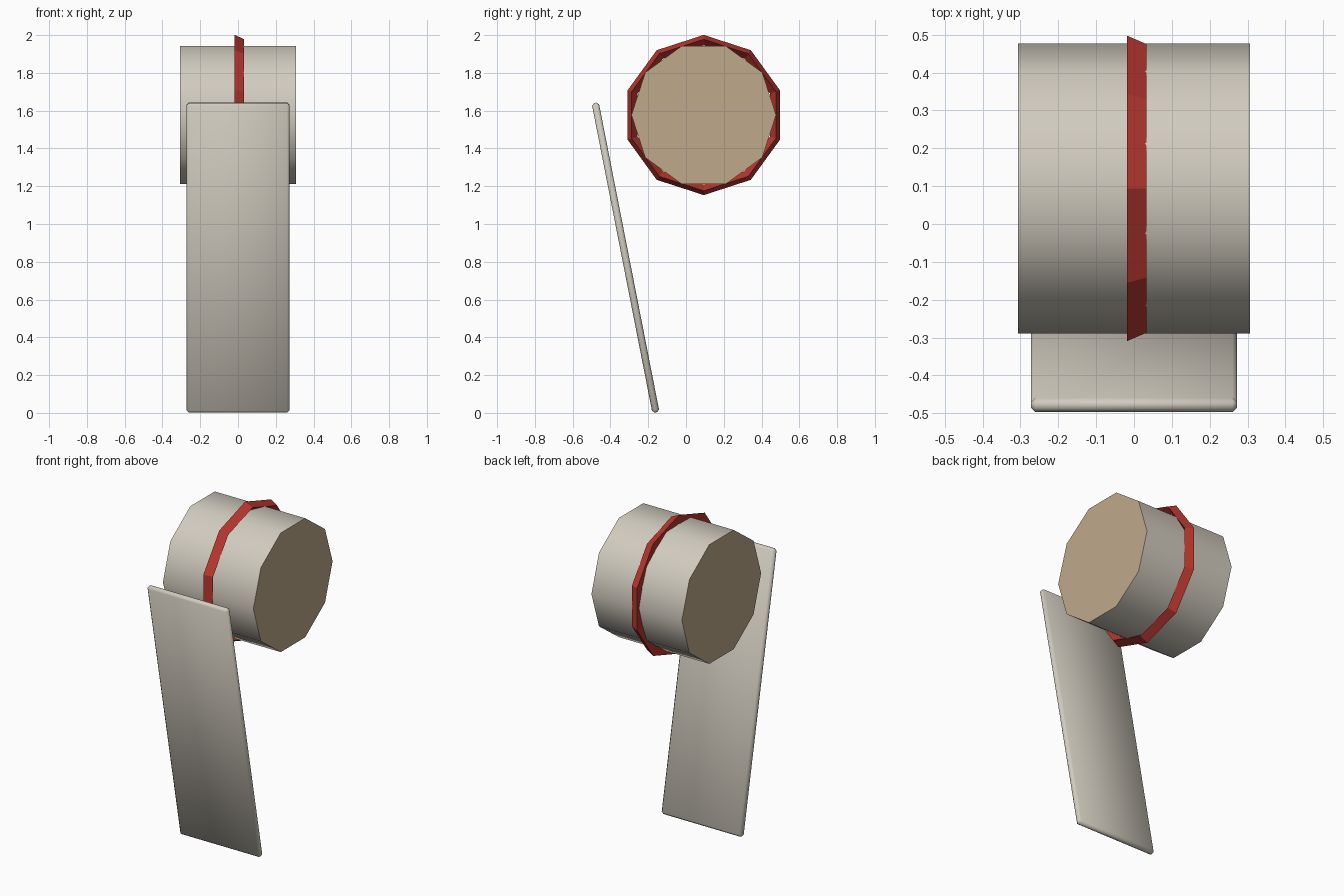
import bpy
import bmesh
import math

cube = bpy.data.objects.get("Cube")
if cube:
    bpy.data.objects.remove(cube, do_unlink=True)

SIDES = 10
AXIS_Y, AXIS_Z = 0.094, 1.577


def material(name, rgb):
    mat = bpy.data.materials.new(name)
    mat.use_nodes = True
    mat.diffuse_color = (*rgb, 1)
    mat.node_tree.nodes["Principled BSDF"].inputs["Base Color"].default_value = (*rgb, 1)
    return mat


def make_object(name, bm, mats):
    bmesh.ops.recalc_face_normals(bm, faces=bm.faces)
    mesh = bpy.data.meshes.new(name)
    bm.to_mesh(mesh)
    bm.free()
    for mat in mats:
        mesh.materials.append(mat)
    obj = bpy.data.objects.new(name, mesh)
    bpy.context.collection.objects.link(obj)
    return obj


def smooth(obj, degrees):
    bpy.ops.object.select_all(action="DESELECT")
    obj.select_set(True)
    bpy.context.view_layer.objects.active = obj
    bpy.ops.object.shade_smooth_by_angle(angle=math.radians(degrees))


def rings_about_x(bm, profile, start):
    """One loop of vertices around the x axis per (x, radius) point."""
    loops = []
    for x, r in profile:
        angles = [start + math.tau * i / SIDES for i in range(SIDES)]
        loops.append([bm.verts.new((x, r * math.cos(a), r * math.sin(a))) for a in angles])
    return loops


def bridge(bm, a, b):
    for i in range(SIDES):
        j = (i + 1) % SIDES
        bm.faces.new((a[i], a[j], b[j], b[i]))


stone = material("warm grey", (0.64, 0.60, 0.52))
tan = material("tan", (0.52, 0.40, 0.26))
red = material("red", (0.48, 0.038, 0.028))

# Drum with smooth sides and tan end caps
bm = bmesh.new()
left, right = rings_about_x(bm, [(-0.306, 0.383), (0.306, 0.383)], 0)
bridge(bm, left, right)
for loop in (left, right):
    bm.faces.new(loop).material_index = 1
drum = make_object("drum", bm, [stone, tan])
drum.location = (0, AXIS_Y, AXIS_Z)
smooth(drum, 45)

# Band around the drum: triangular section, turned half a side
bm = bmesh.new()
loops = rings_about_x(bm, [(-0.018, 0.424), (0.033, 0.401), (-0.0125, 0.3685)], math.pi / 2)
for k in range(len(loops)):
    bridge(bm, loops[k], loops[(k + 1) % len(loops)])
band = make_object("band", bm, [red])
band.location = (0, AXIS_Y, AXIS_Z)

# Leaning plate with bevelled edges
bm = bmesh.new()
bmesh.ops.create_cube(bm, size=1)
bmesh.ops.scale(bm, vec=(0.545, 0.038, 1.67), verts=bm.verts)
bmesh.ops.bevel(bm, geom=list(bm.edges), offset=0.012, segments=1, affect="EDGES")
plate = make_object("leaning_plate", bm, [stone])
plate.location = (0, -0.32, 0.822)
plate.rotation_euler.x = math.radians(11.1)
smooth(plate, 60)
